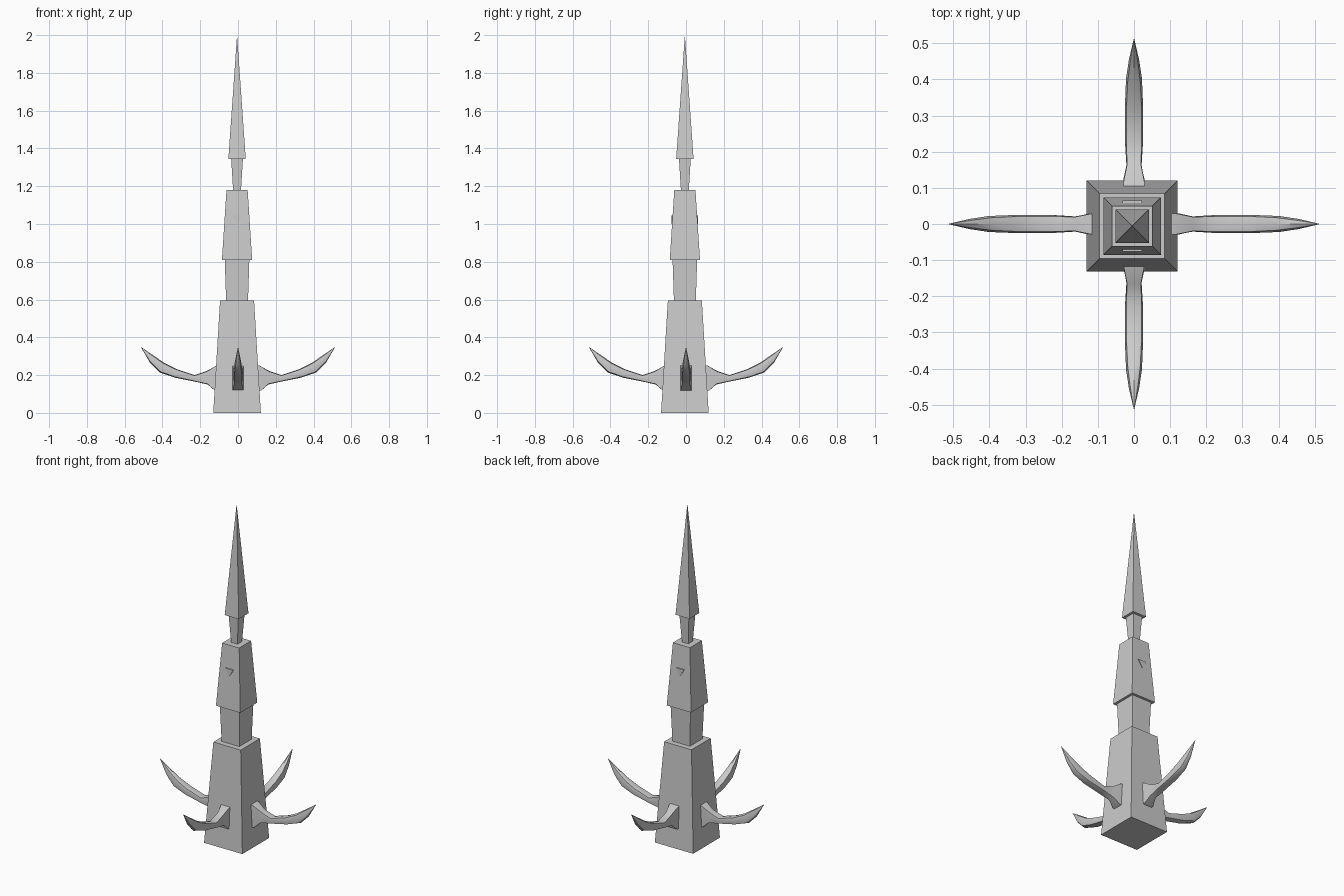
import bpy, bmesh
from math import cos, sin, pi, copysign

if "Cube" in bpy.data.objects:
    bpy.data.objects.remove(bpy.data.objects["Cube"])

CX, CY = -0.005, -0.006   # tower axis


def make(name, bm, smooth=False):
    bmesh.ops.recalc_face_normals(bm, faces=bm.faces)
    mesh = bpy.data.meshes.new(name)
    bm.to_mesh(mesh)
    bm.free()
    ob = bpy.data.objects.new(name, mesh)
    bpy.context.collection.objects.link(ob)
    if smooth:
        bpy.ops.object.select_all(action='DESELECT')
        ob.select_set(True)
        bpy.context.view_layer.objects.active = ob
        bpy.ops.object.shade_smooth_by_angle(angle=0.7)
    return ob


def loft(name, rings, smooth=False):
    """Skin a list of equal-length point rings; a one-point ring is a tip."""
    bm = bmesh.new()
    vs = [[bm.verts.new(p) for p in r] for r in rings]
    for a, b in zip(vs, vs[1:]):
        n = len(a)
        for i in range(n):
            j = (i + 1) % n
            bm.faces.new((a[i], a[j], b[0]) if len(b) == 1 else (a[i], a[j], b[j], b[i]))
    bm.faces.new(vs[0])
    if len(vs[-1]) > 1:
        bm.faces.new(vs[-1])
    return make(name, bm, smooth)


def square(h, z):
    if h == 0:
        return [(CX, CY, z)]
    return [(CX + sx * h, CY + sy * h, z) for sx, sy in ((-1, -1), (1, -1), (1, 1), (-1, 1))]


# tapered square tower: name, bottom z, half width, top z, half width
for name, z0, h0, z1, h1 in (
        ("base_block", 0, .126, .595, .09),
        ("lower_neck", .595, .058, .81, .065),
        ("middle_block", .81, .08, 1.18, .056),
        ("upper_neck", 1.18, .021, 1.345, .031),
        ("spire", 1.345, .046, 2.0, 0)):
    loft(name, [square(h0, z0), square(h1, z1)])

# downward triangles on the front and back of the middle block
for name, s in (("front_triangle", -1), ("back_triangle", 1)):
    rings = [[(CX - .027, CY + s * d, 1.045), (CX + .027, CY + s * d, 1.045), (CX, CY + s * d, 1.0)]
             for d in (.055, .0705)]
    loft(name, rings)

# curved horns: (top r, top z), (bottom r, bottom z), half width, squareness
SECTIONS = (
    ((.09, .252), (.10, .115), .029, 1.0),
    ((.115, .25), (.125, .12), .029, 1.0),
    ((.165, .222), (.16, .15), .021, .7),
    ((.23, .20), (.225, .165), .025, .5),
    ((.325, .232), (.335, .187), .025, .4),
    ((.39, .265), (.415, .214), .022, .3),
    ((.445, .302), (.466, .266), .014, .2),
)


def horn(name, ca, sa):
    rings = []
    for (rt, zt), (rb, zb), w, q in SECTIONS:
        ring = []
        for k in range(8):
            c, s = cos(k * pi / 4 + 1e-9), sin(k * pi / 4 + 1e-9)
            if k % 2:   # push corners out for boxy sections
                m = .707 + .293 * q
                c, s = copysign(m, c), copysign(m, s)
            r = (rt + rb) / 2 + s * (rt - rb) / 2
            z = (zt + zb) / 2 + s * (zt - zb) / 2
            t = w * c
            ring.append((r * ca - t * sa, r * sa + t * ca, z))
        rings.append(ring)
    rings.append([(.515 * ca, .515 * sa, .35)])
    loft(name, rings, True)


for name, ca, sa in (("right_horn", 1, 0), ("back_horn", 0, 1),
                     ("left_horn", -1, 0), ("front_horn", 0, -1)):
    horn(name, ca, sa)
